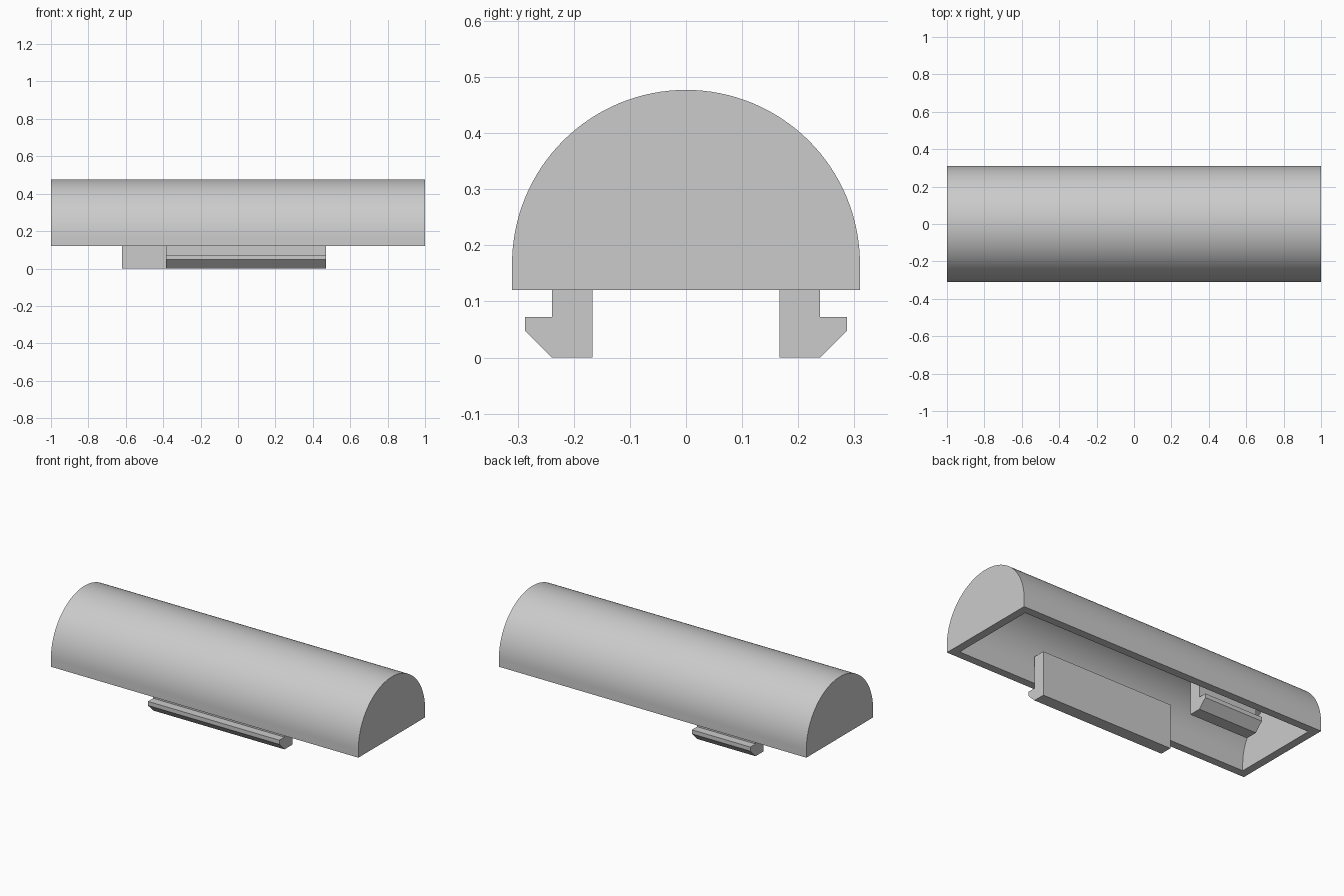
import bpy, bmesh, math

cube = bpy.data.objects.get("Cube")
if cube:
    bpy.data.objects.remove(cube, do_unlink=True)

grey = bpy.data.materials.new("plain grey")
grey.use_nodes = True
grey.diffuse_color = (0.6, 0.6, 0.6, 1)
grey.node_tree.nodes["Principled BSDF"].inputs["Base Color"].default_value = (0.6, 0.6, 0.6, 1)


def finish(bm, name):
    """Turn the bmesh into a shaded object."""
    bmesh.ops.recalc_face_normals(bm, faces=bm.faces)
    mesh = bpy.data.meshes.new(name)
    bm.to_mesh(mesh)
    bm.free()
    mesh.materials.append(grey)
    obj = bpy.data.objects.new(name, mesh)
    bpy.context.collection.objects.link(obj)
    bpy.ops.object.select_all(action='DESELECT')
    obj.select_set(True)
    bpy.context.view_layer.objects.active = obj
    bpy.ops.object.shade_smooth_by_angle(angle=math.radians(30))
    return obj


def prism(bm, profile, x0, x1, closed=True):
    """Extrude a (y, z) profile along x; an open one has no bottom strip."""
    a = [bm.verts.new((x0, y, z)) for y, z in profile]
    b = [bm.verts.new((x1, y, z)) for y, z in profile]
    bm.faces.new(a)
    bm.faces.new(b)
    n = len(profile)
    for i in range(n if closed else n - 1):
        j = (i + 1) % n
        bm.faces.new((a[i], a[j], b[j], b[i]))
    return [a[0], a[-1], b[-1], b[0]]  # bottom corners


BASE, AXIS, RADIUS, WALL = 0.12, 0.167, 0.31, 0.047


def arch(r, steps=64):
    arc = [(r * math.cos(math.pi * i / steps), AXIS + r * math.sin(math.pi * i / steps))
           for i in range(steps + 1)]
    return [(r, BASE)] + arc + [(-r, BASE)]


# Hollow half-round cover, open underneath
bm = bmesh.new()
outer = prism(bm, arch(RADIUS), -1, 1, closed=False)
inner = prism(bm, arch(RADIUS - WALL), -1 + WALL, 1 - WALL, closed=False)
for i in range(4):
    j = (i + 1) % 4
    bm.faces.new((outer[i], outer[j], inner[j], inner[i]))
finish(bm, "cover")

# Hooked clips under the cover, barbs facing outwards
CLIP = [(0.167, 0), (0.239, 0), (0.287, 0.048), (0.287, 0.072),
        (0.239, 0.072), (0.239, 0.26), (0.167, 0.26)]
for name, side, x0, x1 in (("front_clip", -1, -0.385, 0.47),
                           ("back_clip", 1, -0.62, -0.24)):
    bm = bmesh.new()
    prism(bm, [(side * y, z) for y, z in CLIP], x0, x1)
    finish(bm, name)
